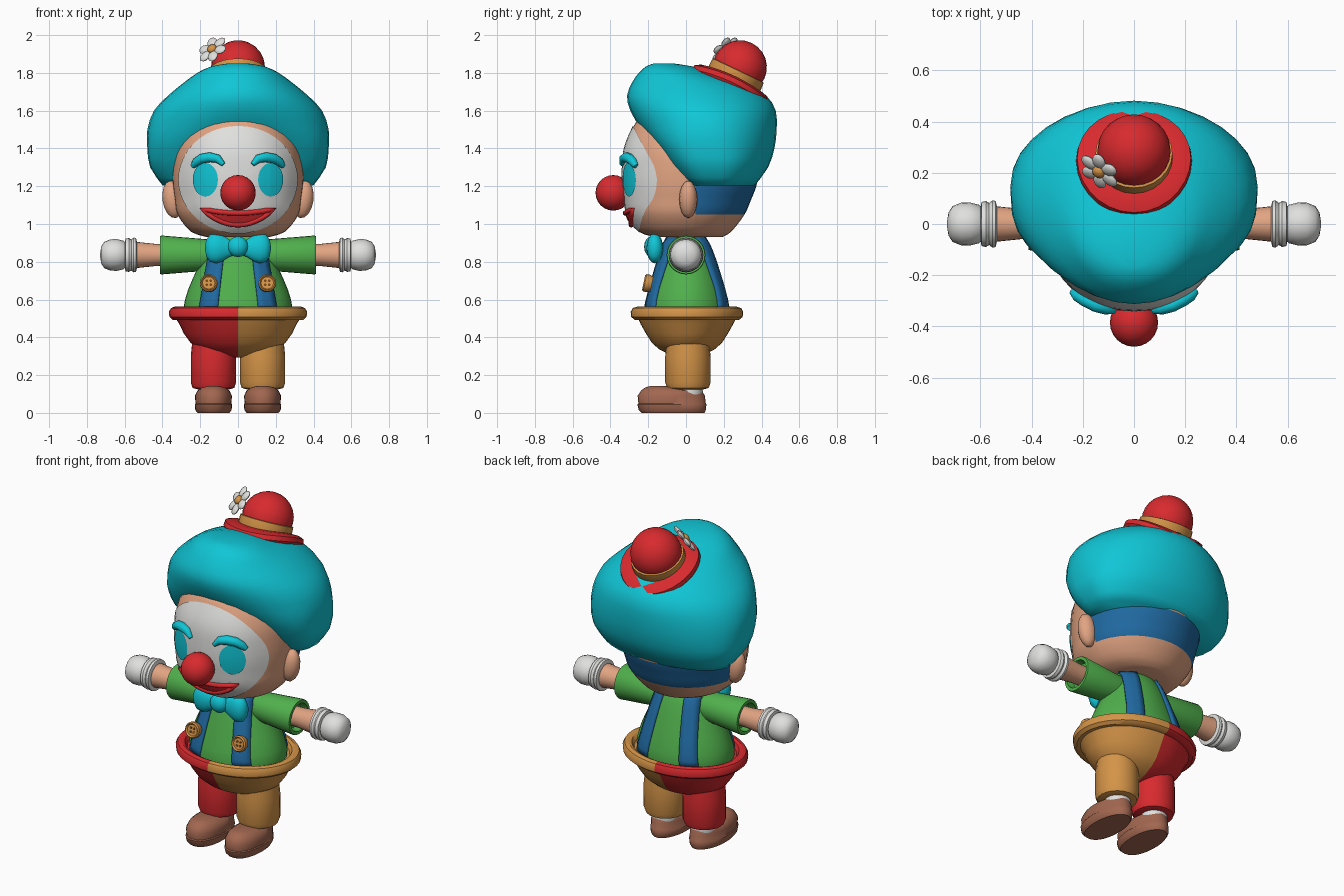
import bpy, bmesh, math
from mathutils import Vector, Matrix
from mathutils.bvhtree import BVHTree

if "Cube" in bpy.data.objects:
    bpy.data.objects.remove(bpy.data.objects["Cube"])

T = Matrix.Translation


def material(name, *rgb):
    m = bpy.data.materials.new(name)
    m.diffuse_color = [((c / 255 + .055) / 1.055) ** 2.4 for c in rgb] + [1]
    m.use_nodes = True
    m.node_tree.nodes["Principled BSDF"].inputs["Base Color"].default_value = m.diffuse_color
    return m


CYAN = material("cyan", 16, 198, 214)
RED = material("red", 216, 42, 46)
TAN = material("golden tan", 212, 148, 72)
GREEN = material("green", 80, 176, 76)
BLUE = material("blue", 32, 106, 162)
SKIN = material("skin", 226, 164, 130)
BROWN = material("shoe brown", 162, 103, 80)
WHITE = material("white", 224, 224, 222)
DARK = material("dark brown", 112, 70, 30)


def finish(name, bm, mats, rule=None, angle=40, recalc=True):
    if recalc:
        bmesh.ops.recalc_face_normals(bm, faces=bm.faces)
    if rule:
        for f in bm.faces:
            f.material_index = rule(f.calc_center_median())
    me = bpy.data.meshes.new(name)
    bm.to_mesh(me)
    bm.free()
    for m in mats:
        me.materials.append(m)
    me.shade_smooth()
    me.set_sharp_from_angle(angle=math.radians(angle))
    ob = bpy.data.objects.new(name, me)
    bpy.context.collection.objects.link(ob)
    return ob


def skin_rings(rings):
    bm = bmesh.new()
    loops = [[bm.verts.new(p) for p in r] for r in rings]
    n = len(loops[0])
    for a, b in zip(loops, loops[1:]):
        for i in range(n):
            bm.faces.new((a[i], a[(i + 1) % n], b[(i + 1) % n], b[i]))
    bm.faces.new(loops[0])
    bm.faces.new(loops[-1])
    return bm


def catmull(rows, sub):
    out = []
    for i in range(len(rows) - 1):
        p = [rows[max(0, min(len(rows) - 1, i + k))] for k in (-1, 0, 1, 2)]
        for j in range(sub):
            t = j / sub
            out.append([b + .5 * t * (c - a + t * (2*a - 5*b + 4*c - d + t * (3*(b - c) + d - a)))
                        for a, b, c, d in zip(*p)])
    return out + [rows[-1]]


def loft(name, rows, mats, seg=40, sub=1, cx=0, rule=None, cuts=(), angle=40):
    """Horizontal rings: (height, half width, front y, back y, front squareness)."""
    rings = []
    for z, hx, yf, yb, p in catmull(rows, sub):
        ring = []
        for i in range(seg):
            a = 2 * math.pi * i / seg
            c, s = math.cos(a), math.sin(a)
            e = 2 / p if s < 0 else 1
            x = math.copysign(abs(c) ** e, c) * hx
            y = (yf + yb) / 2 + math.copysign(abs(s) ** e, s) * (yb - yf) / 2
            ring.append((cx + x, y, z))
        rings.append(ring)
    bm = skin_rings(rings)
    for co, no in cuts:
        bmesh.ops.bisect_plane(bm, geom=bm.verts[:] + bm.edges[:] + bm.faces[:],
                               plane_co=co, plane_no=no)
    return finish(name, bm, mats, rule, angle)


def lathe(name, profile, mat, matrix, seg=24, curl=0, angle=40):
    """Turned part: (radius, height) about local z."""
    bm = skin_rings([[(r * math.cos(2 * math.pi * i / seg), r * math.sin(2 * math.pi * i / seg),
                       h + curl * (r * math.cos(2 * math.pi * i / seg)) ** 2)
                      for i in range(seg)] for r, h in profile])
    bm.transform(matrix)
    return finish(name, bm, [mat], angle=angle)


def ball(name, mat, matrix, size, seg=24):
    bm = bmesh.new()
    bmesh.ops.create_uvsphere(bm, u_segments=seg, v_segments=seg // 2, radius=1,
                              matrix=matrix @ Matrix.Diagonal((*size, 1)))
    return finish(name, bm, [mat])


def surface(ob):
    me = ob.data
    tree = BVHTree.FromPolygons([v.co for v in me.vertices], [p.vertices for p in me.polygons])

    def project(x, z, side=-1, off=.006):
        hit = tree.ray_cast(Vector((x, side * 2, z)), Vector((0, -side, 0)))
        if hit[0] is None:
            hit = tree.find_nearest(Vector((x, side * .2, z)))
        return hit[0] + hit[1] * off
    return project


def plate(name, mat, project, outline, centre, off, rings=9):
    """Thin painted patch wrapped on a surface."""
    bm = bmesh.new()
    cx, cz = centre
    mid = bm.verts.new(project(cx, cz, off=off))
    last = None
    n = len(outline)
    for k in range(1, rings + 1):
        t = k / rings
        ring = [bm.verts.new(project(cx + (x - cx) * t, cz + (z - cz) * t, off=off)) for x, z in outline]
        for i in range(n):
            j = (i + 1) % n
            bm.faces.new((last[i], ring[i], ring[j], last[j]) if last else (mid, ring[i], ring[j]))
        last = ring
    return finish(name, bm, [mat], recalc=False)


def tube(name, mat, pts, radii, cyclic=False):
    cu = bpy.data.curves.new(name, 'CURVE')
    cu.dimensions, cu.bevel_depth, cu.bevel_resolution, cu.use_fill_caps = '3D', 1, 3, True
    sp = cu.splines.new('POLY')
    sp.points.add(len(pts) - 1)
    for p, co, r in zip(sp.points, pts, radii):
        p.co, p.radius = (*co, 1), r
    sp.use_cyclic_u = cyclic
    cu.materials.append(mat)
    ob = bpy.data.objects.new(name, cu)
    bpy.context.collection.objects.link(ob)
    bpy.context.view_layer.objects.active = ob
    ob.select_set(True)
    bpy.ops.object.convert(target='MESH')
    bpy.context.object.data.shade_smooth()
    bpy.context.object.select_set(False)


def ellipse(cx, cz, rx, rz, n=48):
    return [(cx + rx * math.cos(2 * math.pi * i / n), cz + rz * math.sin(2 * math.pi * i / n)) for i in range(n)]


# Head with the blue band round the back
head = loft("head", [(.93, .16, -.16, .19, 2.2), (.96, .25, -.25, .24, 2.2), (1.05, .32, -.31, .31, 2.2),
                     (1.13, .335, -.325, .345, 2.2), (1.21, .345, -.335, .375, 2.2), (1.3, .345, -.335, .38, 2.2),
                     (1.4, .33, -.325, .36, 2.2), (1.5, .28, -.285, .3, 2.2), (1.56, .2, -.24, .2, 2.2),
                     (1.6, .1, -.1, .1, 2.2)], [SKIN, BLUE], sub=3, cuts=[((0, .05, 0), (0, 1, 0))],
            rule=lambda c: int(1.05 < c.z < 1.21 and c.y > .05))
on_head = surface(head)

# Hair
loft("hair", [(1.205, .4, .0, .365, 3.5), (1.3, .465, -.08, .435, 3.5), (1.4, .48, -.15, .468, 3.2),
              (1.5, .48, -.235, .48, 2.3), (1.6, .445, -.295, .475, 2), (1.68, .37, -.312, .425, 2),
              (1.75, .285, -.285, .32, 2), (1.8, .215, -.25, .14, 2), (1.835, .14, -.21, .03, 2),
              (1.85, .05, -.17, -.07, 2)], [CYAN], seg=32, sub=2, angle=60)

# Face paint, eyes, mouth, nose
plate("face_paint", WHITE, on_head, ellipse(0, 1.235, .312, .282), (0, 1.235), .005)
arc = [i / 12 * 2 - 1 for i in range(13)]
mouth = [(.185 * u, 1.0 + .08 * u * u) for u in arc] + [(-.185 * u, 1.06 + .022 * u * u) for u in arc[1:-1]]
plate("mouth", RED, on_head, mouth, (0, 1.03), .012, 4)
tube("lips", RED, [on_head(x, z, off=.008) for x, z in mouth], [.014] * len(mouth), True)
ball("nose", RED, T((0, -.385, 1.165)), (.094, .094, .094))
for s in (-1, 1):
    plate("eye", CYAN, on_head, ellipse(s * .168, 1.235, .064, .088, 24), (s * .168, 1.235), .011, 4)
    brow = [(.075, 1.315), (.105, 1.345), (.145, 1.352), (.185, 1.345), (.215, 1.325), (.232, 1.305)]
    tube("eyebrow", CYAN, [on_head(s * x, z, off=.012) for x, z in brow], [.012, .023, .027, .026, .023, .014])
    ball("ear", SKIN, T((s * .345, .012, 1.13)) @ Matrix.Rotation(s * .15, 4, 'Y'), (.055, .048, .1), 16)

# Hat, tilted backwards
HAT = T((0, .24, 1.735)) @ Matrix.Rotation(math.radians(-25.5), 4, 'X')
lathe("hat_brim", [(.1, .0), (.17, -.012), (.215, -.03), (.226, -.015), (.222, .012), (.19, .03), (.13, .04)],
      RED, HAT, 28, curl=.6)
lathe("hat_band", [(.14, .0), (.152, .03), (.15, .085), (.13, .09)], TAN, HAT)
ball("hat_crown", RED, HAT @ T((0, 0, .105)), (.143, .143, .143))

# Flower on the hat
FLOWER = T((-.132, .21, 1.92)) @ Vector((-.5, -.6, .62)).to_track_quat('Z', 'Y').to_matrix().to_4x4()
for k in range(6):
    ball("petal", WHITE, FLOWER @ Matrix.Rotation(k * math.pi / 3, 4, 'Z') @ T((.052, 0, .006)), (.036, .029, .014), 12)
ball("flower_centre", TAN, FLOWER @ T((0, 0, .012)), (.027, .027, .02), 12)

# Shirt body
torso = loft("shirt", [(.5, .28, -.22, .225, 2), (.56, .288, -.222, .23, 2), (.65, .265, -.2, .21, 2),
                       (.75, .222, -.172, .18, 2), (.85, .18, -.14, .145, 2), (.91, .155, -.115, .115, 2),
                       (.945, .12, -.09, .09, 2)], [GREEN], sub=2)
on_torso = surface(torso)

# Braces, front and back
for s in (-1, 1):
    for side in (-1, 1):
        bm = bmesh.new()
        rows = []
        for k in range(13):
            z = .54 + k * .032
            cx, w = .155 - .055 * k / 12, .047 - .012 * k / 12
            rows.append([bm.verts.new(on_torso(s * (cx + w * u), z, side, .014)) for u in (-1, -.33, .33, 1)])
        for a, b in zip(rows, rows[1:]):
            for i in range(3):
                q = (a[i], a[i + 1], b[i + 1], b[i])
                bm.faces.new(q if s * side < 0 else q[::-1])
        strap = finish("brace_strap", bm, [BLUE], recalc=False)
        mod = strap.modifiers.new("thickness", 'SOLIDIFY')
        mod.thickness, mod.offset = .02, -1

# Buttons with four holes
for s in (-1, 1):
    B = T((s * .155, -.2, .685)) @ Matrix.Rotation(math.radians(78), 4, 'X')
    lathe("button", [(.04, -.02), (.047, .0), (.047, .018), (.04, .025), (.033, .016), (.01, .016)], TAN, B, 16)
    for k in range(4):
        H = B @ Matrix.Rotation(math.pi * (k / 2 + .25), 4, 'Z') @ T((.015, 0, .016))
        lathe("button_hole", [(.007, 0), (.007, .003)], DARK, H, 8)

# Bow tie
for s in (-1, 1):
    M = T((0, -.165, .872)) @ Matrix.Diagonal((1, .55, 1, 1)) @ Matrix.Rotation(s * math.pi / 2, 4, 'Y')
    lathe("bow_wing", [(.03, .0), (.045, .045), (.07, .085), (.08, .115), (.072, .148), (.045, .168), (.01, .174)],
          CYAN, M, 20, angle=60)
ball("bow_knot", CYAN, T((0, -.18, .88)), (.055, .042, .055), 16)

# Arms
for s in (-1, 1):
    M = T((0, 0, .836)) @ Matrix.Rotation(s * math.pi / 2, 4, 'Y')
    lathe("sleeve", [(.08, .06), (.083, .16), (.103, .405), (.1, .412), (.082, .412), (.075, .37)], GREEN, M)
    lathe("forearm", [(.055, .36), (.058, .43), (.07, .545)], SKIN, M)
    lathe("glove_cuff", [(.07, .535), (.09, .54), (.092, .553), (.082, .565), (.09, .578), (.086, .595), (.06, .6)],
          WHITE, M)
    lathe("glove", [(.055, .585), (.075, .605), (.084, .64), (.083, .675), (.07, .708), (.045, .724), (.01, .73)],
          WHITE, M, 20, angle=50)

# Two-coloured trousers with hooped waist
loft("trousers", [(z, rx, -ry, ry + .01, 2) for z, rx, ry in (
    (.292, .04, .03), (.305, .12, .08), (.335, .2, .14), (.37, .25, .18), (.42, .287, .212), (.47, .31, .24),
    (.492, .325, .25), (.492, .345, .27), (.508, .363, .29), (.535, .366, .293), (.555, .355, .282),
    (.562, .335, .26), (.555, .315, .245), (.53, .3, .235))], [RED, TAN],
    cuts=[((0, 0, 0), (1, 0, 0))], rule=lambda c: int(c.x > 0))

# Legs, socks and shoes
for s, colour in ((-1, RED), (1, TAN)):
    lathe("trouser_leg", [(.085, .125), (.11, .132), (.12, .16), (.12, .3), (.11, .4)], colour, T((s * .13, .01, 0)), 20)
    lathe("sock", [(.07, .08), (.075, .11), (.07, .14)], WHITE, T((s * .13, .015, 0)), 20)
    loft("shoe", [(0, .085, -.235, .098, 2.3), (.015, .096, -.25, .105, 2.3), (.045, .099, -.258, .108, 2.3),
                  (.05, .095, -.252, .105, 2.3), (.09, .098, -.256, .1, 2.2), (.118, .085, -.238, .085, 2.2),
                  (.135, .06, -.215, -.03, 2), (.142, .03, -.19, -.11, 2)], [BROWN], seg=28, cx=s * .13)
